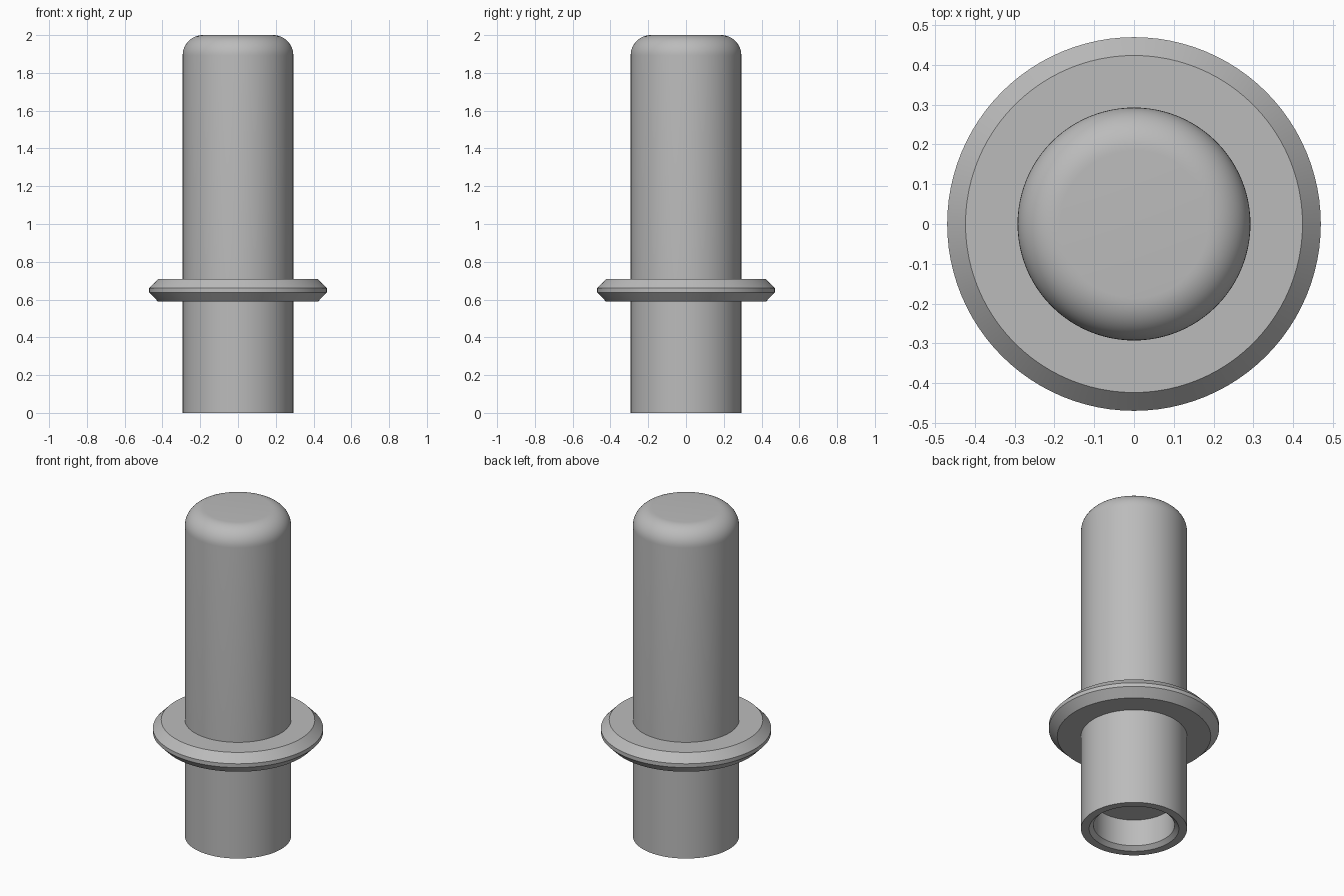
import bpy
import bmesh
from math import sin, cos, pi, radians
from mathutils import Vector

cube = bpy.data.objects.get("Cube")
if cube:
    bpy.data.objects.remove(cube, do_unlink=True)

grey = bpy.data.materials.new("plain grey")
grey.use_nodes = True
colour = (0.5, 0.5, 0.5, 1)
grey.diffuse_color = colour
grey.node_tree.nodes["Principled BSDF"].inputs["Base Color"].default_value = colour


def lathe(name, profile, steps=96):
    """Spin a list of (radius, z) points around the z axis."""
    bm = bmesh.new()
    verts = [bm.verts.new((r, 0, z)) for r, z in profile]
    edges = [bm.edges.new(pair) for pair in zip(verts, verts[1:])]
    bmesh.ops.spin(bm, geom=verts + edges, cent=(0, 0, 0), axis=Vector((0, 0, 1)),
                   angle=2 * pi, steps=steps, use_duplicate=False)
    bmesh.ops.remove_doubles(bm, verts=bm.verts, dist=0.0001)
    bmesh.ops.recalc_face_normals(bm, faces=bm.faces)
    mesh = bpy.data.meshes.new(name)
    bm.to_mesh(mesh)
    bm.free()
    mesh.materials.append(grey)
    obj = bpy.data.objects.new(name, mesh)
    bpy.context.collection.objects.link(obj)
    bpy.ops.object.select_all(action="DESELECT")
    obj.select_set(True)
    bpy.context.view_layer.objects.active = obj
    bpy.ops.object.shade_smooth_by_angle(angle=radians(30))
    return obj


radius, fillet, top = 0.293, 0.107, 2.0

# Pin: chamfered blind hole below, collar round the shaft, rounded top
hole = [(0, 0.185), (0.224, 0.185), (0.224, 0.022), (0.248, 0)]
collar = [(radius, 0.59), (0.424, 0.59), (0.47, 0.637),
          (0.47, 0.66), (0.424, 0.708), (radius, 0.708)]
dome = [(radius - fillet + fillet * cos(a), top - fillet + fillet * sin(a))
        for a in (i * pi / 24 for i in range(13))]

lathe("pin_with_collar", hole + [(radius, 0)] + collar + dome + [(0, top)])
